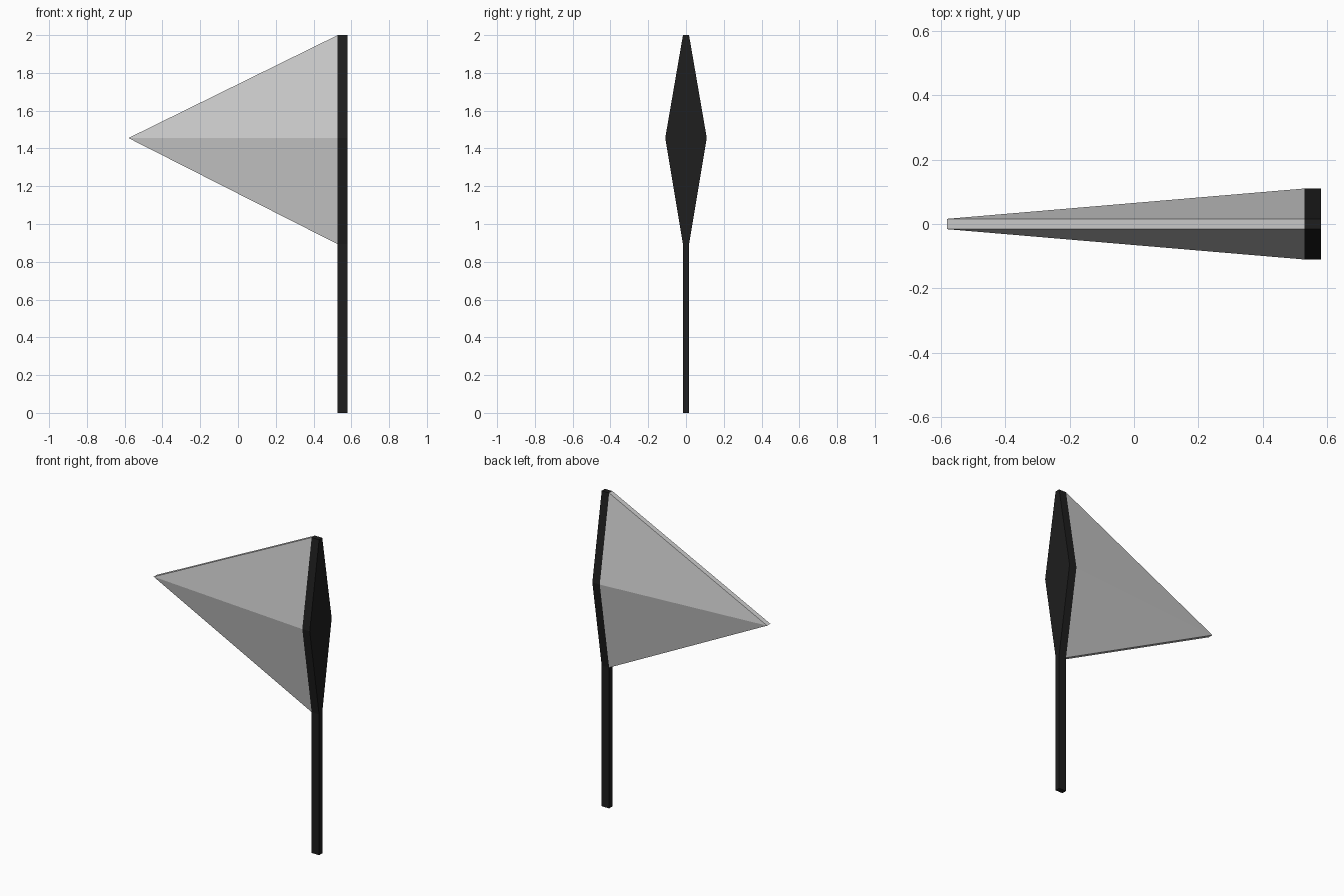
import bpy, bmesh

if "Cube" in bpy.data.objects:
    bpy.data.objects.remove(bpy.data.objects["Cube"])

X_TIP, X_IN, X_OUT = -0.58, 0.528, 0.58   # flag tip, pole inner and outer side
T, W = 0.016, 0.11                        # half thickness of pole, of bulge
Z_LOW, Z_MID, Z_TOP = 0.893, 1.455, 2.0


def make_object(name, bm, color=None):
    bmesh.ops.recalc_face_normals(bm, faces=bm.faces)
    mesh = bpy.data.meshes.new(name)
    bm.to_mesh(mesh)
    bm.free()
    obj = bpy.data.objects.new(name, mesh)
    bpy.context.collection.objects.link(obj)
    if color:
        mat = bpy.data.materials.new(name + "_material")
        mat.diffuse_color = color
        mat.use_nodes = True
        mat.node_tree.nodes["Principled BSDF"].inputs["Base Color"].default_value = mat.diffuse_color
        mesh.materials.append(mat)
    return obj


# Pole with diamond-shaped bulge: mirrored y/z outline extruded along x
half = [(T, 0), (T, Z_LOW), (W, Z_MID), (T, Z_TOP)]
outline = half + [(-y, z) for y, z in reversed(half)]
bm = bmesh.new()
face = bm.faces.new([bm.verts.new((X_IN, y, z)) for y, z in outline])
ext = bmesh.ops.extrude_face_region(bm, geom=[face], use_keep_orig=True)
moved = [v for v in ext["geom"] if isinstance(v, bmesh.types.BMVert)]
bmesh.ops.translate(bm, verts=moved, vec=(X_OUT - X_IN, 0, 0))
make_object("pole", bm, (0.013, 0.013, 0.013, 1))

# Pennant: hexagonal root tapering to a short edge at the tip
bm = bmesh.new()
sides = []
for s in (1, -1):
    low, mid, top, tip = [bm.verts.new(p) for p in (
        (X_IN, s * T, Z_LOW), (X_IN, s * W, Z_MID),
        (X_IN, s * T, Z_TOP), (X_TIP, s * T, Z_MID))]
    bm.faces.new((mid, tip, top))
    bm.faces.new((mid, low, tip))
    sides.append((low, mid, top, tip))
(l0, m0, t0, p0), (l1, m1, t1, p1) = sides
bm.faces.new((t0, p0, p1, t1))            # upper edge strip
bm.faces.new((l0, l1, p1, p0))            # lower edge strip
bm.faces.new((l0, m0, t0, t1, m1, l1))    # root against the pole
make_object("pennant", bm)
